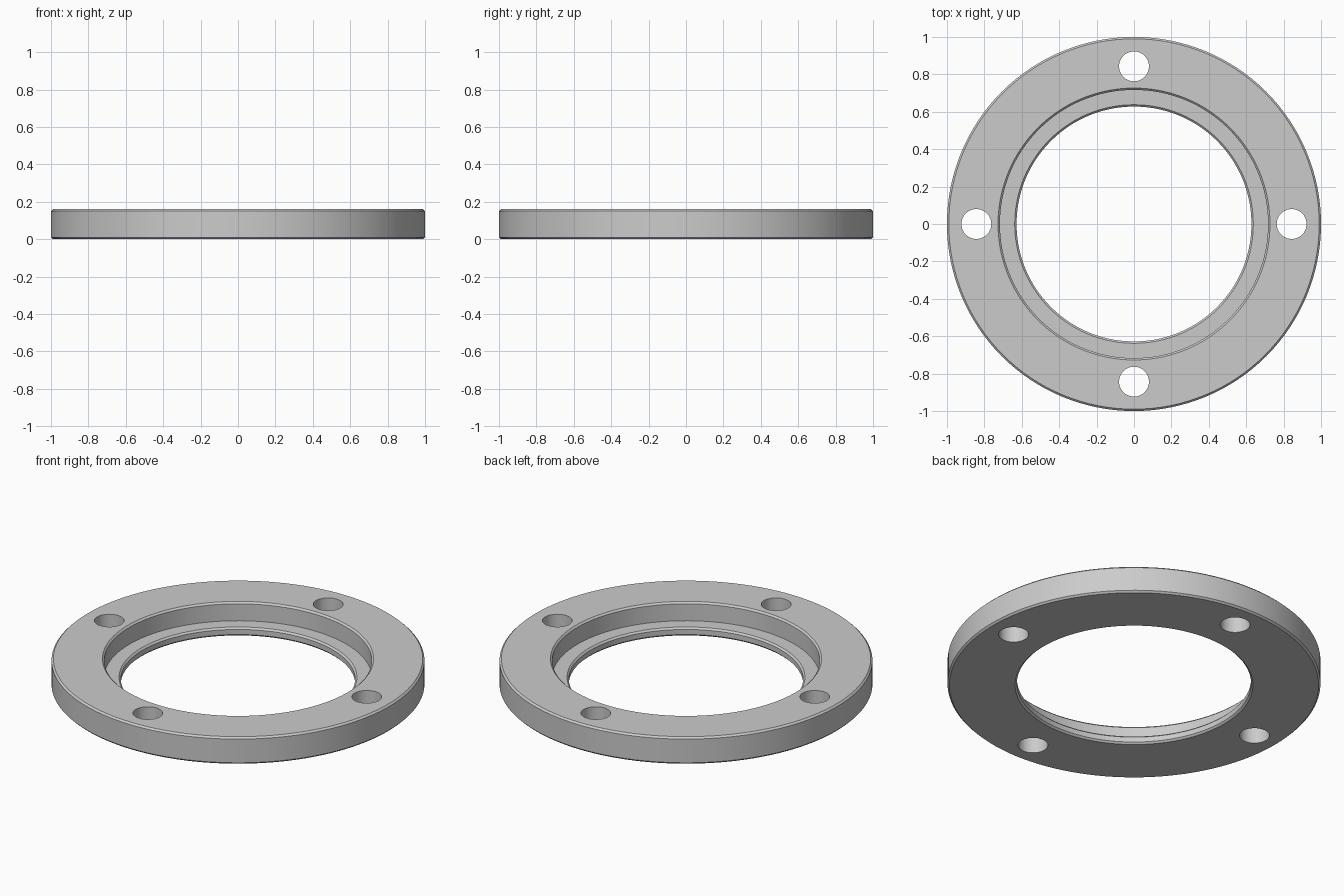
import bpy, bmesh, math
from mathutils import Matrix

cube = bpy.data.objects.get("Cube")
if cube:
    bpy.data.objects.remove(cube, do_unlink=True)

HEIGHT, OUTER, RECESS, BORE = 0.16, 1.0, 0.717, 0.628
LEDGE, BEVEL = 0.05, 0.01
BOLT_CIRCLE, BOLT_RADIUS = 0.843, 0.08

# One machined-metal colour
metal = bpy.data.materials.new("light_grey_metal")
metal.use_nodes = True
grey = (0.6, 0.6, 0.6, 1)
metal.diffuse_color = grey
metal.node_tree.nodes["Principled BSDF"].inputs["Base Color"].default_value = grey


def add_object(name, bm):
    mesh = bpy.data.meshes.new(name)
    bm.to_mesh(mesh)
    bm.free()
    obj = bpy.data.objects.new(name, mesh)
    bpy.context.collection.objects.link(obj)
    mesh.materials.append(metal)
    return obj


# Stepped flange ring: chamfered section spun around the axis
section = [
    (BORE + BEVEL, 0), (OUTER - BEVEL, 0), (OUTER, BEVEL),
    (OUTER, HEIGHT - BEVEL), (OUTER - BEVEL, HEIGHT),
    (RECESS + BEVEL, HEIGHT), (RECESS, HEIGHT - BEVEL),
    (RECESS, LEDGE), (BORE + BEVEL, LEDGE),
    (BORE, LEDGE - BEVEL), (BORE, BEVEL),
]
bm = bmesh.new()
verts = [bm.verts.new((r, 0, z)) for r, z in section]
edges = [bm.edges.new((v, verts[i - 1])) for i, v in enumerate(verts)]
bmesh.ops.spin(bm, geom=verts + edges, cent=(0, 0, 0), axis=(0, 0, 1),
               angle=math.tau, steps=128)
bmesh.ops.remove_doubles(bm, verts=bm.verts, dist=0.0001)
bmesh.ops.recalc_face_normals(bm, faces=bm.faces)
ring = add_object("flange_ring", bm)

# Four bolt holes cut through the rim
bm = bmesh.new()
for i in range(4):
    place = (Matrix.Rotation(i * math.pi / 2, 4, "Z")
             @ Matrix.Translation((BOLT_CIRCLE, 0, HEIGHT / 2)))
    bmesh.ops.create_cone(bm, cap_ends=True, segments=48, radius1=BOLT_RADIUS,
                          radius2=BOLT_RADIUS, depth=HEIGHT * 2, matrix=place)
cutter = add_object("bolt_hole_cutter", bm)
cutter.hide_render = True

cut = ring.modifiers.new("bolt_holes", "BOOLEAN")
cut.operation = "DIFFERENCE"
cut.solver = "EXACT"
cut.object = cutter

bpy.ops.object.select_all(action="DESELECT")
ring.select_set(True)
bpy.context.view_layer.objects.active = ring
bpy.ops.object.modifier_apply(modifier=cut.name)
bpy.data.objects.remove(cutter, do_unlink=True)

# Round walls smooth, chamfers and rims crisp
bpy.ops.object.shade_smooth_by_angle(angle=math.radians(30))
